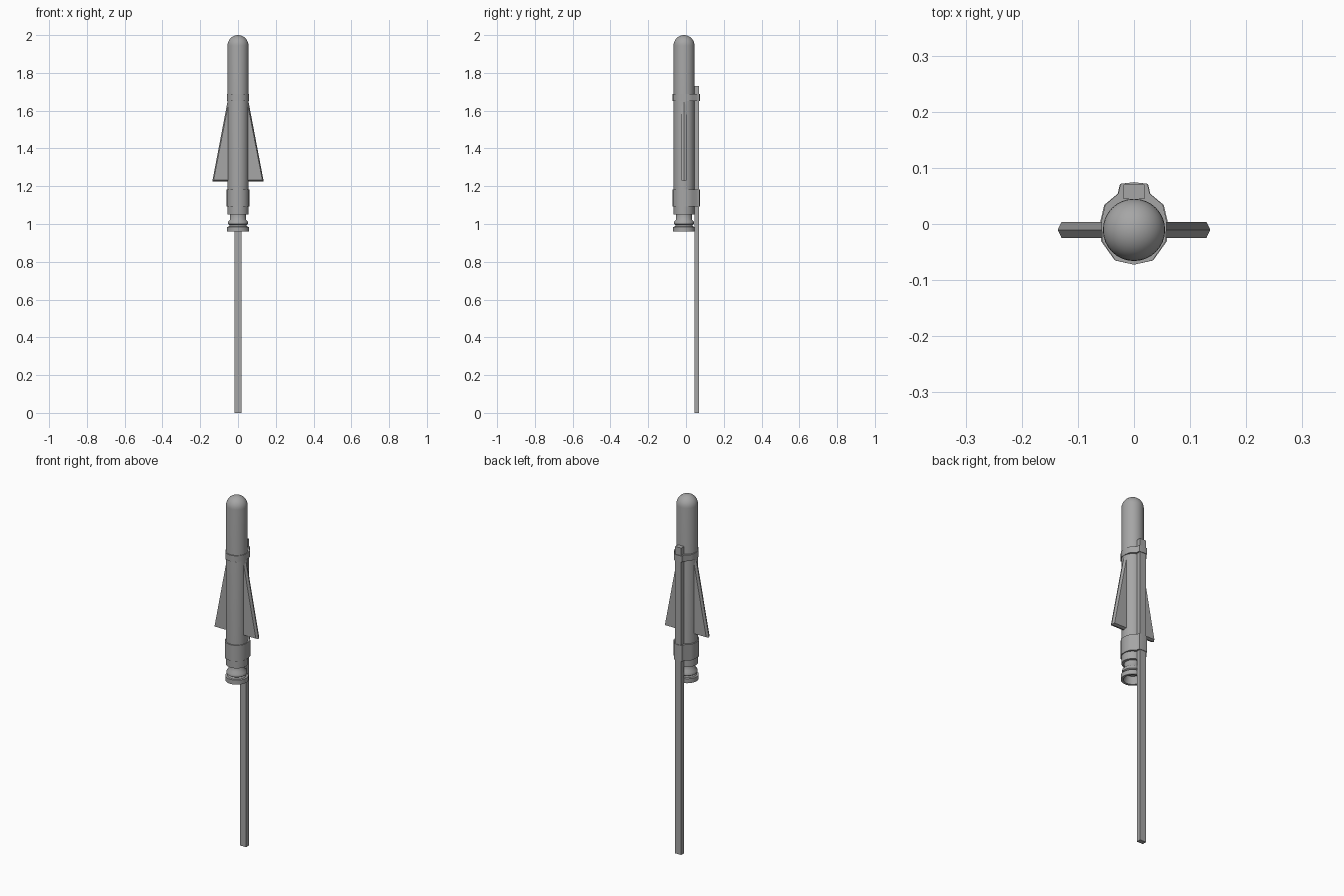
import bpy, bmesh, math

if "Cube" in bpy.data.objects:
    bpy.data.objects.remove(bpy.data.objects["Cube"])

CY = -0.0105  # y of the rocket axis
grey = bpy.data.materials.new("dark_grey")
grey.diffuse_color = (0.38, 0.38, 0.38, 1)
grey.use_nodes = True
grey.node_tree.nodes["Principled BSDF"].inputs["Base Color"].default_value = grey.diffuse_color


def make(name, verts, faces, smooth=False):
    me = bpy.data.meshes.new(name)
    me.from_pydata(verts, [], faces)
    me.materials.append(grey)
    bm = bmesh.new()
    bm.from_mesh(me)
    bmesh.ops.remove_doubles(bm, verts=bm.verts, dist=1e-5)
    bmesh.ops.recalc_face_normals(bm, faces=bm.faces)
    bm.to_mesh(me)
    bm.free()
    ob = bpy.data.objects.new(name, me)
    bpy.context.collection.objects.link(ob)
    if smooth:
        bpy.context.view_layer.objects.active = ob
        ob.select_set(True)
        bpy.ops.object.shade_smooth_by_angle(angle=math.radians(50))
        ob.select_set(False)
    return ob


def lathe(name, profile, n=32):
    """Spin an (r, z) profile about the rocket axis."""
    verts = [(r * math.cos(2 * math.pi * i / n), CY + r * math.sin(2 * math.pi * i / n), z)
             for r, z in profile for i in range(n)]
    faces = [(k * n + i, k * n + (i + 1) % n, (k + 1) * n + (i + 1) % n, (k + 1) * n + i)
             for k in range(len(profile) - 1) for i in range(n)]
    return make(name, verts, faces, True)


def loft(name, loops, smooth=False):
    """Capped skin through loops with equal point counts."""
    n = len(loops[0])
    verts = [p for loop in loops for p in loop]
    faces = [(k * n + i, k * n + (i + 1) % n, (k + 1) * n + (i + 1) % n, (k + 1) * n + i)
             for k in range(len(loops) - 1) for i in range(n)]
    faces += [tuple(range(n)), tuple(range(len(verts) - n, len(verts)))]
    return make(name, verts, faces, smooth)


# Body tube with domed nose
R = 0.0555
dome = [(R * math.cos(a), 1.9445 + R * math.sin(a))
        for a in [math.pi / 2 * i / 8 for i in range(9)]]
lathe("rocket_body", [(0, 1.05), (R, 1.05)] + dome)

# Hollow stepped nozzle
lathe("nozzle", [(0.042, 1.055), (0.042, 1.024), (0.052, 1.014), (0.052, 0.999),
                 (0.044, 0.994), (0.048, 0.986), (0.059, 0.985), (0.059, 0.96),
                 (0.046, 0.96), (0.036, 1.0), (0.0, 1.0)])

# Guide stick
sec = [(-0.019, 0.045), (0.019, 0.045), (0.019, 0.07), (-0.019, 0.07)]
loft("guide_stick", [[(x, y, z) for x, y in sec] for z in (0.0, 1.73)])

# Clamps wrapping the body and the stick
half = [(0, -0.0725), (0.034, -0.065), (0.0585, -0.031), (0.06, 0.005),
        (0.053, 0.034), (0.029, 0.054), (0.025, 0.0715)]
outline = half + [(0, 0.0745)] + [(-x, y) for x, y in half[:0:-1]]
for name, z0, z1, s in (("lower_clamp", 1.092, 1.182, 1.0), ("upper_clamp", 1.652, 1.687, 0.97)):
    loft(name, [[(x * s, y, z) for x, y in outline] for z in (z0, z1)], True)

# Side fins with bevelled edges
mid = [(0.03, 1.226), (0.136, 1.226), (0.051, 1.672), (0.03, 1.672)]
flat = [(0.03, 1.232), (0.129, 1.232), (0.053, 1.625), (0.03, 1.625)]
for side, s in (("left", -1), ("right", 1)):
    loft(side + "_fin", [[(s * x, CY + dy, z) for x, z in shape]
                         for shape, dy in ((flat, -0.0145), (mid, 0), (flat, 0.0145))])
